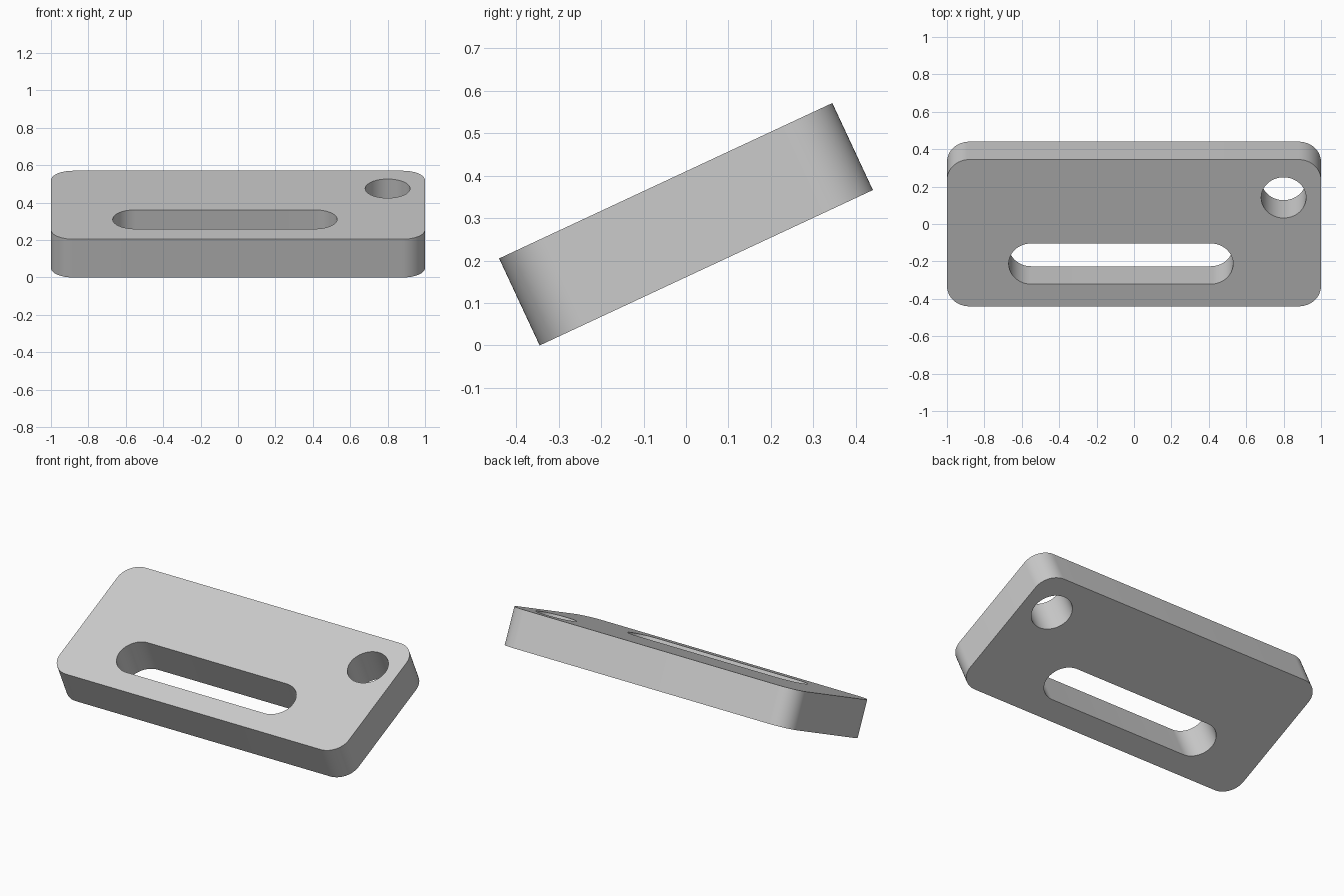
import bpy, bmesh, math
from mathutils import Vector

cube = bpy.data.objects.get("Cube")
if cube:
    bpy.data.objects.remove(cube, do_unlink=True)

TILT = math.radians(25)
DEPTH, THICK, RADIUS = 0.866, 0.226, 0.12

grey = bpy.data.materials.new("light grey")
grey.use_nodes = True
grey.diffuse_color = (0.6, 0.6, 0.6, 1)
grey.node_tree.nodes["Principled BSDF"].inputs["Base Color"].default_value = (0.6, 0.6, 0.6, 1)


def rounded_prism(name, cx, cy, width, depth, thick, radius, steps=16):
    """Upright prism over a rounded rectangle, centred on z = 0."""
    bm = bmesh.new()
    verts = []
    for i, (sx, sy) in enumerate([(1, 1), (-1, 1), (-1, -1), (1, -1)]):
        px = cx + sx * (width / 2 - radius)
        py = cy + sy * (depth / 2 - radius)
        for k in range(steps + 1):
            a = math.pi / 2 * (i + k / steps)
            verts.append(bm.verts.new((px + radius * math.cos(a),
                                       py + radius * math.sin(a), -thick / 2)))
    bmesh.ops.remove_doubles(bm, verts=verts, dist=1e-5)
    face = bm.faces.new(bm.verts)
    top = bmesh.ops.extrude_face_region(bm, geom=[face])
    moved = [v for v in top["geom"] if isinstance(v, bmesh.types.BMVert)]
    bmesh.ops.translate(bm, verts=moved, vec=Vector((0, 0, thick)))
    bmesh.ops.recalc_face_normals(bm, faces=bm.faces)
    mesh = bpy.data.meshes.new(name)
    bm.to_mesh(mesh)
    bm.free()
    mesh.materials.append(grey)
    obj = bpy.data.objects.new(name, mesh)
    bpy.context.collection.objects.link(obj)
    return obj


# Plate with rounded corners
plate = rounded_prism("slotted_plate", 0, 0, 2, DEPTH, THICK, RADIUS)

# Through cuts: long slot and round hole
cutters = [
    rounded_prism("slot_cutter", -0.07, -0.182, 1.2, 2 * RADIUS, 2 * THICK, RADIUS),
    rounded_prism("hole_cutter", 0.8, 0.208, 2 * RADIUS, 2 * RADIUS, 2 * THICK, RADIUS),
]
for cutter in cutters:
    cutter.hide_render = True
    cut = plate.modifiers.new(cutter.name, "BOOLEAN")
    cut.operation = "DIFFERENCE"
    cut.solver = "EXACT"
    cut.object = cutter

# Keep the cut mesh and drop the cutters
graph = bpy.context.evaluated_depsgraph_get()
cut_mesh = bpy.data.meshes.new_from_object(plate.evaluated_get(graph))
plate.modifiers.clear()
plate.data = cut_mesh
for cutter in cutters:
    bpy.data.objects.remove(cutter, do_unlink=True)

# Tilt the plate so its lower back edge rests on the ground
plate.rotation_euler.x = TILT
plate.location.z = (DEPTH * math.sin(TILT) + THICK * math.cos(TILT)) / 2

# Smooth round walls, sharp rims
bpy.ops.object.select_all(action="DESELECT")
plate.select_set(True)
bpy.context.view_layer.objects.active = plate
bpy.ops.object.shade_smooth_by_angle(angle=math.radians(30))
